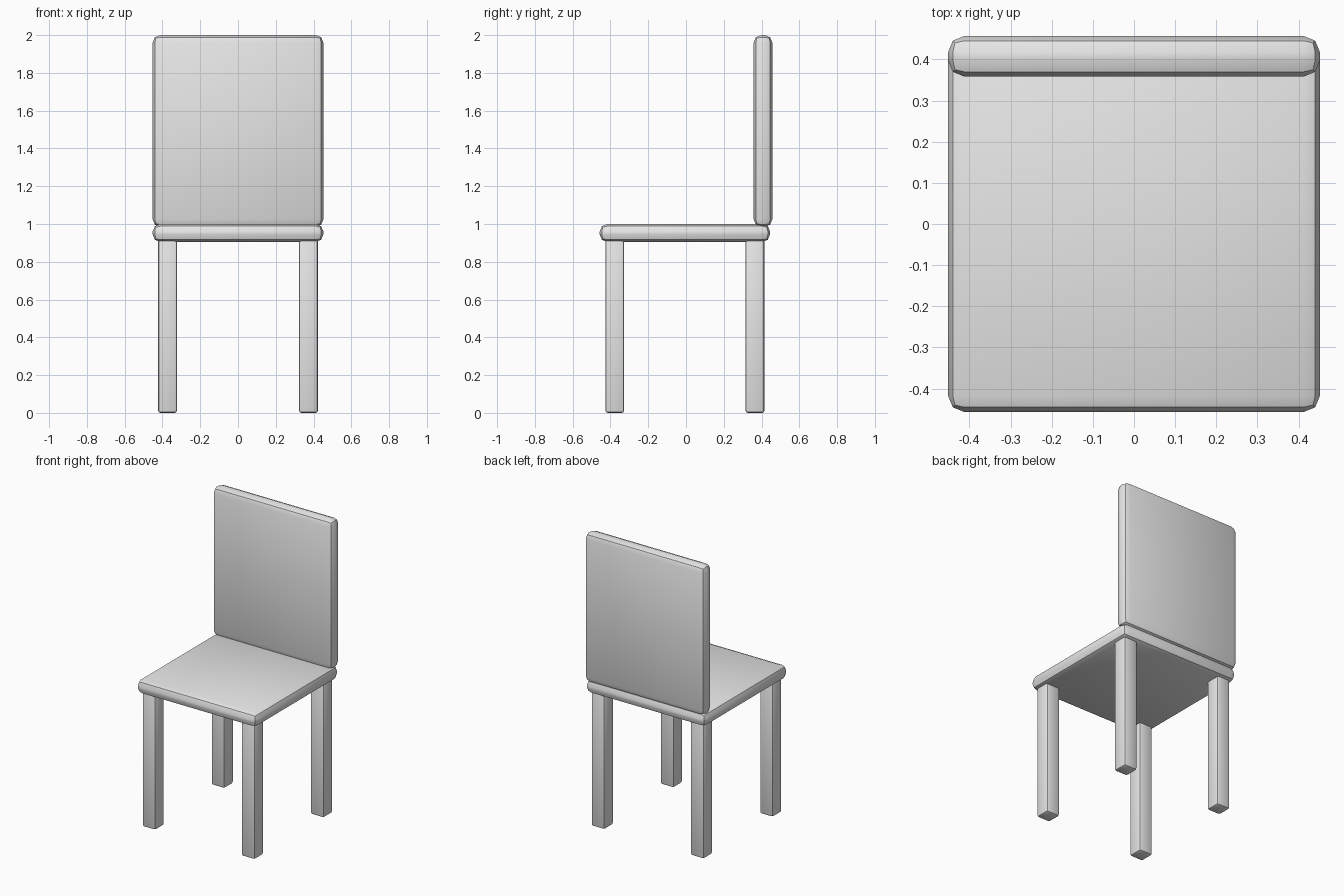
import bpy
import math

if "Cube" in bpy.data.objects:
    bpy.data.objects.remove(bpy.data.objects["Cube"], do_unlink=True)

grey = bpy.data.materials.new("plain grey")
grey.use_nodes = True
grey.diffuse_color = (0.8, 0.8, 0.8, 1)
grey.node_tree.nodes["Principled BSDF"].inputs["Base Color"].default_value = (0.8, 0.8, 0.8, 1)


def rounded_box(name, low, high, radius):
    """Box between two corners with a two-step rounded edge."""
    centre = [(a + b) / 2 for a, b in zip(low, high)]
    bpy.ops.mesh.primitive_cube_add(size=1, location=centre)
    box = bpy.context.object
    box.name = name
    box.scale = [b - a for a, b in zip(low, high)]
    bpy.ops.object.transform_apply(location=False, rotation=False, scale=True)
    bevel = box.modifiers.new("rounded edges", "BEVEL")
    bevel.width = radius
    bevel.segments = 2
    bpy.ops.object.modifier_apply(modifier=bevel.name)
    bpy.ops.object.shade_smooth_by_angle(angle=math.radians(30))
    box.data.materials.append(grey)
    return box


# Seat and backrest
rounded_box("seat", (-0.452, -0.457, 0.905), (0.452, 0.445, 1.0), 0.04)
rounded_box("backrest", (-0.452, 0.358, 0.985), (0.452, 0.457, 2.0), 0.04)

# Four legs, reaching just inside the seat
leg = 0.1
for row, y in (("front", -0.427), ("back", 0.315)):
    for side, x in (("right", -0.423), ("left", 0.323)):
        rounded_box(f"{row}_{side}_leg", (x, y, 0), (x + leg, y + leg, 0.93), 0.013)
